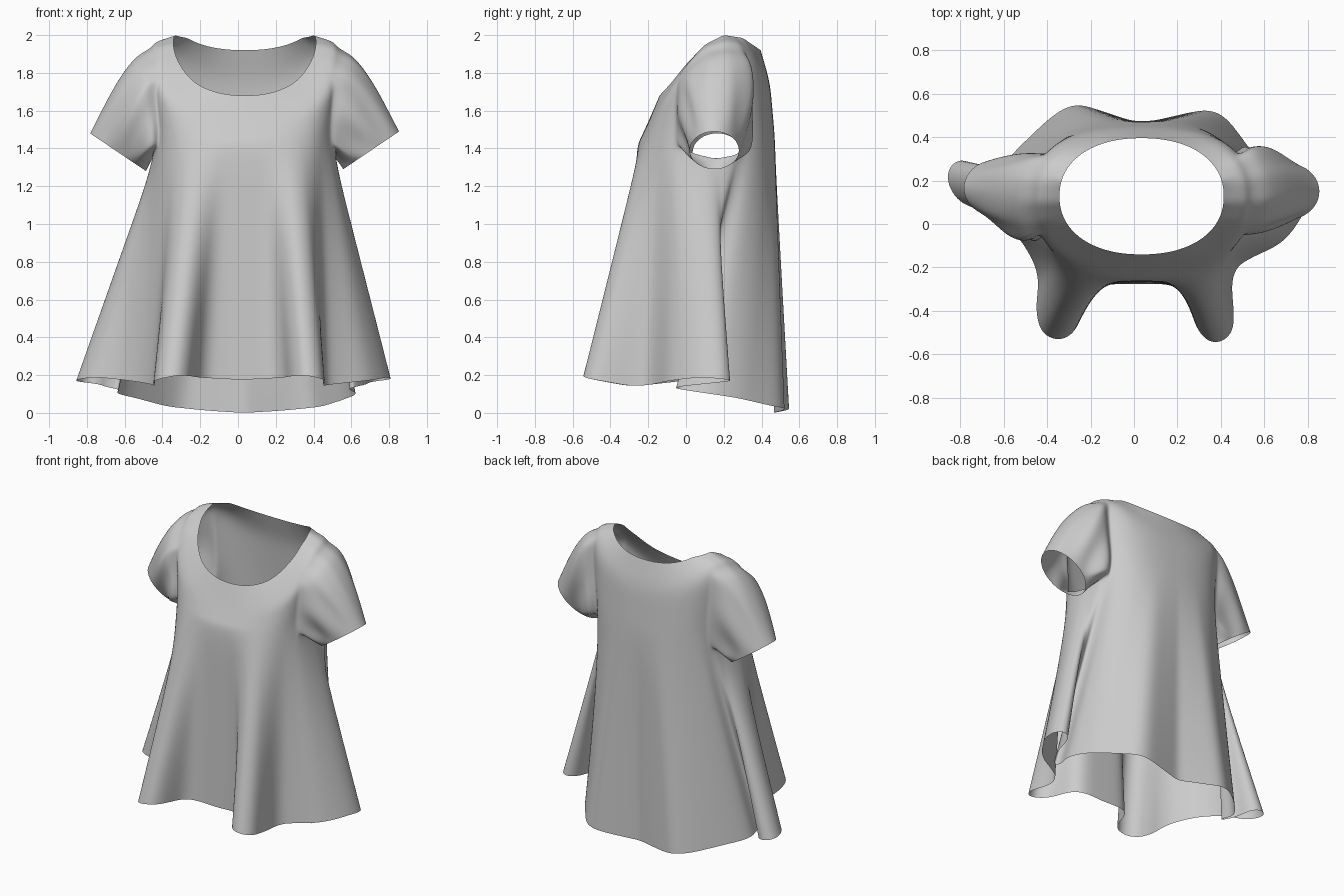
import bpy, bmesh, math
from mathutils import Vector

if "Cube" in bpy.data.objects:
    bpy.data.objects.remove(bpy.data.objects["Cube"])

N = 48            # segments per half ring
J = 2 * N
CX = 0.035        # centre line of the upper garment


def interp(keys, t):
    for (a, va), (b, vb) in zip(keys, keys[1:]):
        if t <= b:
            return va + (vb - va) * max(0, t - a) / (b - a)
    return keys[-1][1]


def catmull(pts, steps=8):
    p = [Vector(q) for q in pts]
    p = [2 * p[0] - p[1]] + p + [2 * p[-1] - p[-2]]
    out = []
    for a, b, c, d in zip(p, p[1:], p[2:], p[3:]):
        for i in range(steps):
            t = i / steps
            out.append(0.5 * (2 * b + (c - a) * t + (2 * a - 5 * b + 4 * c - d) * t * t
                              + (3 * b - a - 3 * c + d) * t ** 3))
    return out + [p[-2]]


def resample(pts):
    d = [0]
    for a, b in zip(pts, pts[1:]):
        d.append(d[-1] + (b - a).length)
    out, k = [], 0
    for i in range(N + 1):
        t = d[-1] * i / N
        while k < len(pts) - 2 and d[k + 1] < t:
            k += 1
        out.append(pts[k].lerp(pts[k + 1], min(1, (t - d[k]) / (d[k + 1] - d[k]))))
    return out


def ring(right, left):
    return right + left[-2:0:-1]


def oval(hw, y0, y1, n, zkeys):
    halves = []
    for sx in (1, -1):
        pts = []
        for i in range(121):
            a = math.pi * i / 120
            s, c = math.sin(a), math.cos(a)
            y = (y0 + y1) / 2 - (y1 - y0) / 2 * math.copysign(abs(c) ** (2 / n), c)
            pts.append(Vector((CX + sx * hw * abs(s) ** (2 / n), y, interp(zkeys, y))))
        halves.append(resample(pts))
    return ring(*halves)


# wavy hem outline, front centre to back centre on each side
hem_right = [(.02, -.275), (.17, -.28), (.24, -.33), (.28, -.46), (.33, -.535), (.39, -.55),
             (.45, -.505), (.46, -.42), (.45, -.28), (.47, -.2), (.55, -.15), (.68, -.085),
             (.77, .03), (.81, .14), (.80, .22), (.75, .245), (.70, .19), (.68, .08),
             (.64, -.01), (.6, -.07), (.58, -.05), (.6, .02), (.625, .1), (.615, .18),
             (.57, .29), (.5, .39), (.42, .49), (.34, .525), (.2, .5), (.03, .46)]
hem_left = [(.02, -.275), (-.13, -.28), (-.2, -.32), (-.25, -.45), (-.29, -.515), (-.35, -.535),
            (-.42, -.505), (-.45, -.4), (-.44, -.25), (-.48, -.14), (-.56, -.03), (-.67, .05),
            (-.8, .1), (-.86, .2), (-.84, .28), (-.77, .3), (-.73, .25), (-.71, .17),
            (-.67, .11), (-.63, .08), (-.62, .11), (-.645, .17), (-.63, .23), (-.57, .31),
            (-.47, .41), (-.37, .5), (-.27, .55), (-.15, .52), (.03, .46)]
hem_z = [(0, .175), (.165, .2), (.28, .14), (.46, .19), (.63, .14), (.77, .08),
         (.85, .035), (.93, .012), (1, 0)]


def hem_half(pts):
    half = resample(catmull(pts))
    return [Vector((p.x, p.y, interp(hem_z, i / N))) for i, p in enumerate(half)]


hem = ring(hem_half(hem_right), hem_half(hem_left))
bust = oval(.465, -.265, .475, 2.7, [(-.265, 1.4), (-.06, 1.46), (.05, 1.4), (.15, 1.37),
                                     (.26, 1.39), (.37, 1.46), (.475, 1.4)])
shoulder = oval(.52, -.2, .445, 2.5, [(-.2, 1.54), (-.1, 1.69), (0, 1.84), (.1, 1.93),
                                      (.2, 1.96), (.3, 1.945), (.38, 1.86), (.445, 1.75)])
neck = oval(.378, -.14, .395, 2.2, [(-.14, 1.68), (-.08, 1.745), (0, 1.845), (.1, 1.95),
                                    (.2, 2.0), (.3, 1.985), (.395, 1.92)])

# stack of body rings, softened where the segments meet
rows = []
for a, b, n in ((hem, bust, 9), (bust, shoulder, 7), (shoulder, neck, 4)):
    rows += [[p.lerp(q, i / n) for p, q in zip(a, b)] for i in range(n)]
rows.append(neck)
for _ in range(2):
    rows = [rows[0]] + [[(p + 2 * q + r) / 4 for p, q, r in zip(*rows[k - 1:k + 2])]
                        for k in range(1, len(rows) - 1)] + [rows[-1]]

# body with two armholes left open
LO, HI, W = 9, 16, 7
CENTRES = (J // 4 + 1, 3 * J // 4 - 1)
bm = bmesh.new()
grid = [[bm.verts.new(p) for p in r] for r in rows]
for k in range(len(rows) - 1):
    for j in range(J):
        if LO <= k < HI and any(c - W <= j < c + W for c in CENTRES):
            continue
        j2 = (j + 1) % J
        bm.faces.new((grid[k][j], grid[k][j2], grid[k + 1][j2], grid[k + 1][j]))

# sleeves, lofted from each armhole to an oval cuff
STEPS = 9
for c, sx, yc, zc in ((CENTRES[0], 1, .15, 1.39), (CENTRES[1], -1, .165, 1.38)):
    idx = [(LO, c + i) for i in range(W)] + [(k, c + W) for k in range(LO, HI)]
    idx += [(HI, c + i) for i in range(W, -W, -1)] + [(k, c - W) for k in range(HI, LO, -1)]
    idx += [(LO, c + i) for i in range(-W, 0)]
    loop = [grid[k][j] for k, j in idx]
    n = len(loop)
    cuff = Vector((CX + sx * .67, yc, zc))
    up, side = Vector((sx * .148, 0, .1)), Vector((0, sx * .13, 0))
    out = Vector((sx * .036, 0, .03))
    start = [v.co.copy() for v in loop]
    prev = loop
    for s in range(1, STEPS + 1):
        t = s / STEPS
        early = math.sin(math.pi * t ** .6)
        cur = []
        for i, p in enumerate(start):
            a = 2 * math.pi * i / n
            q = cuff - up * math.cos(a) + side * math.sin(a)
            pos = p.lerp(q, t) + out * early * (1 - math.cos(a)) / 2
            # fuller back, with soft creases on both faces of the sleeve
            full = .38 if math.sin(a) * sx * side.y > 0 else .04
            crease = .09 * math.sin(7 * a + 2 * t) * 4 * t * (1 - t)
            pos += side * math.sin(a) * (full * early + crease)
            cur.append(bm.verts.new(pos))
        for i in range(n):
            m = (i + 1) % n
            bm.faces.new((prev[i], prev[m], cur[m], cur[i]))
        prev = cur

bmesh.ops.recalc_face_normals(bm, faces=bm.faces)
mesh = bpy.data.meshes.new("flared_blouse")
bm.to_mesh(mesh)
bm.free()
blouse = bpy.data.objects.new("flared_blouse", mesh)
bpy.context.collection.objects.link(blouse)
for f in mesh.polygons:
    f.use_smooth = True
sub = blouse.modifiers.new("smooth_cloth", 'SUBSURF')
sub.levels = sub.render_levels = 2
